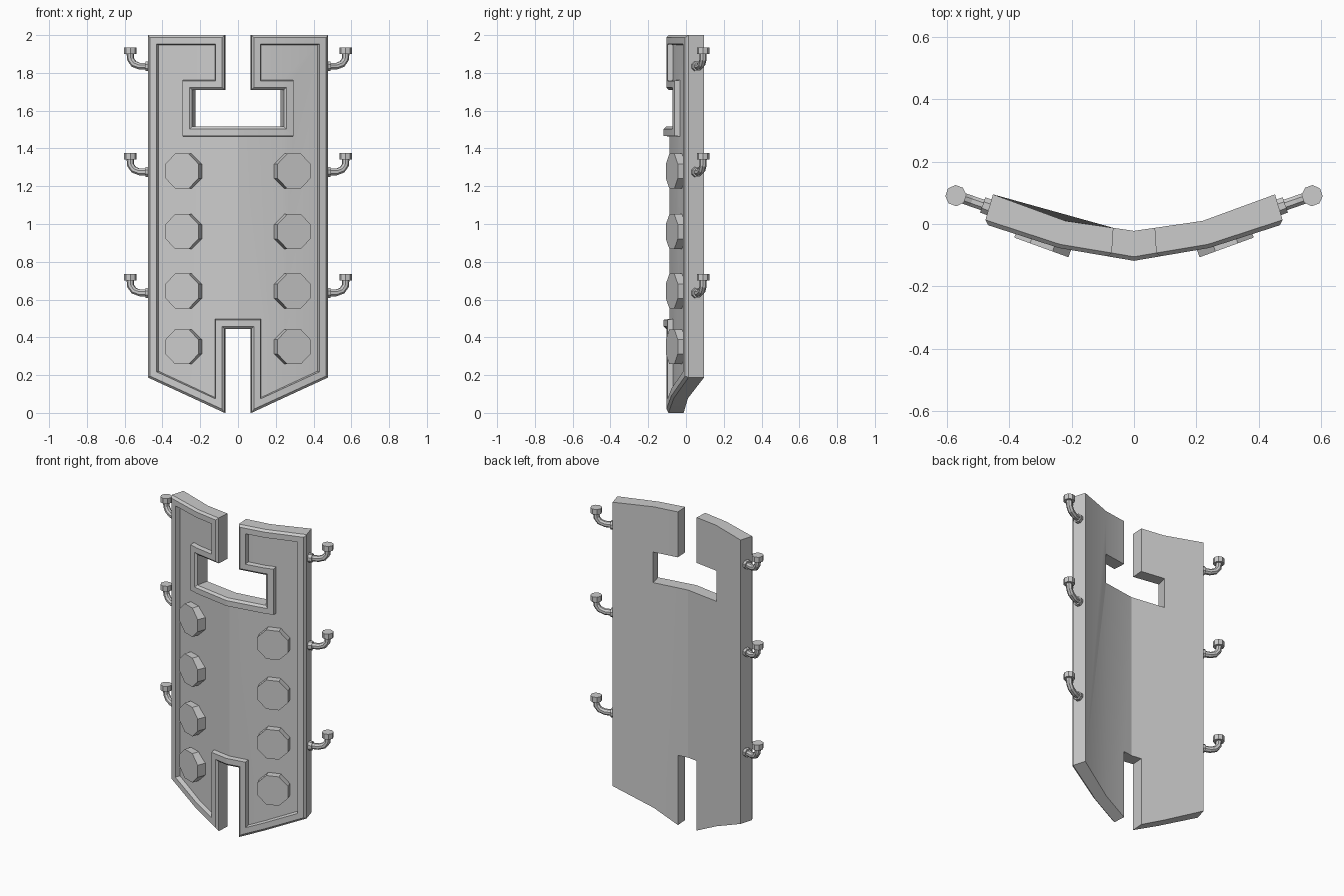
import bpy, bmesh, math
from mathutils import Vector, Matrix

if "Cube" in bpy.data.objects:
    bpy.data.objects.remove(bpy.data.objects["Cube"])

THICK = 0.095
FRONT = [(0, -0.118), (0.24, -0.077), (0.48, 0.0)]   # bent section, front line
BACK = [(0, -0.022), (0.22, 0.010), (0.452, 0.095)]  # bent section, back line


def finish(bm, name, angle=None):
    bmesh.ops.recalc_face_normals(bm, faces=bm.faces)
    me = bpy.data.meshes.new(name)
    bm.to_mesh(me)
    bm.free()
    ob = bpy.data.objects.new(name, me)
    bpy.context.collection.objects.link(ob)
    if angle:
        bpy.ops.object.select_all(action='DESELECT')
        ob.select_set(True)
        bpy.context.view_layer.objects.active = ob
        bpy.ops.object.shade_smooth_by_angle(angle=math.radians(angle))
    return ob


def bend(co):
    """Map flat plate coordinates (x, depth, z) onto the bent section."""
    ax, s = abs(co.x), (1 if co.x >= 0 else -1)
    i = 0 if ax <= 0.24 else 1
    t = (ax - 0.24 * i) / 0.24
    f = Vector(FRONT[i]).lerp(Vector(FRONT[i + 1]), t)
    b = Vector(BACK[i]).lerp(Vector(BACK[i + 1]), t)
    p = f.lerp(b, co.y / THICK)
    return Vector((s * p.x, p.y, co.z))


# Shield plate: outline with top T-slot and bottom notch
half = [(0.072, 2.0), (0.48, 2.0), (0.48, 0.187), (0.072, 0.0), (0.072, 0.445)]
slot = [(0.245, 1.515), (0.245, 1.71), (0.072, 1.71)]
right = slot + half
outline = right + [(-x, z) for x, z in reversed(right)]
bm = bmesh.new()
front = [bm.verts.new((x, 0.013, z)) for x, z in outline]
back = [bm.verts.new((x, THICK, z)) for x, z in outline]
face = bm.faces.new(front)
n = len(outline)
# chamfer, rim, recessed panel
for width, depth in ((0.013, 0.0), (0.035, 0.0), (0.004, 0.03)):
    bm.normal_update()
    bmesh.ops.inset_region(bm, faces=[face], thickness=width, use_even_offset=True,
                           use_boundary=True)
    for v in face.verts:
        v.co.y = depth
bm.faces.new(back)
for i in range(n):
    j = (i + 1) % n
    bm.faces.new((front[i], front[j], back[j], back[i]))
# cut along the bend lines, then bend
for x in (-0.24, 0, 0.24):
    bmesh.ops.bisect_plane(bm, geom=bm.verts[:] + bm.edges[:] + bm.faces[:],
                           dist=1e-5, plane_co=(x, 0, 0), plane_no=(1, 0, 0))
for v in bm.verts:
    v.co = bend(v.co)
finish(bm, "shield_plate", 14)


# Octagonal bolts, two columns
def bolt(side, z):
    a = math.radians(20)
    axis = Vector((side * math.sin(a), -math.cos(a), 0))
    up = Vector((0, 0, 1))
    rot = Matrix((up.cross(axis), up, axis)).transposed().to_4x4()
    centre = Vector((side * 0.297, -0.075, z)) - axis * 0.04
    bm = bmesh.new()
    bmesh.ops.create_cone(bm, cap_ends=True, segments=8, radius1=0.1, radius2=0.1,
                          depth=0.08, matrix=Matrix.Translation(centre) @ rot
                          @ Matrix.Rotation(math.pi / 8, 4, 'Z'))
    finish(bm, "bolt")


# Side hooks: octagonal rings swept along an elbow (out, up, tilt, radius)
HOOK = [(-0.02, 0, 0, 0.028), (0.018, 0, 0, 0.028), (0.018, 0, 0, 0.019),
        (0.055, 0, 0, 0.019), (0.088, 0.012, 35, 0.019), (0.106, 0.036, 70, 0.019),
        (0.109, 0.066, 90, 0.019), (0.109, 0.066, 90, 0.034), (0.109, 0.1, 90, 0.034)]


def hook(side, z):
    out = Vector((side * 0.945, 0.33, 0)).normalized()
    up = Vector((0, 0, 1))
    cross = out.cross(up)
    base = Vector((side * 0.468, 0.055, z))
    bm = bmesh.new()
    rings = []
    for s, h, tilt, r in HOOK:
        t = math.radians(tilt)
        u = up * math.cos(t) - out * math.sin(t)
        c = base + out * s + up * h
        rings.append([bm.verts.new(c + r * (u * math.cos(k) + cross * math.sin(k)))
                      for k in [(i + 0.5) * math.pi / 4 for i in range(8)]])
    for a, b in zip(rings, rings[1:]):
        for i in range(8):
            j = (i + 1) % 8
            bm.faces.new((a[i], a[j], b[j], b[i]))
    bm.faces.new(rings[0])
    bm.faces.new(rings[-1])
    finish(bm, "side_hook")


for side in (-1, 1):
    for z in (0.35, 0.645, 0.96, 1.28):
        bolt(side, z)
    for z in (0.635, 1.275, 1.835):
        hook(side, z)
